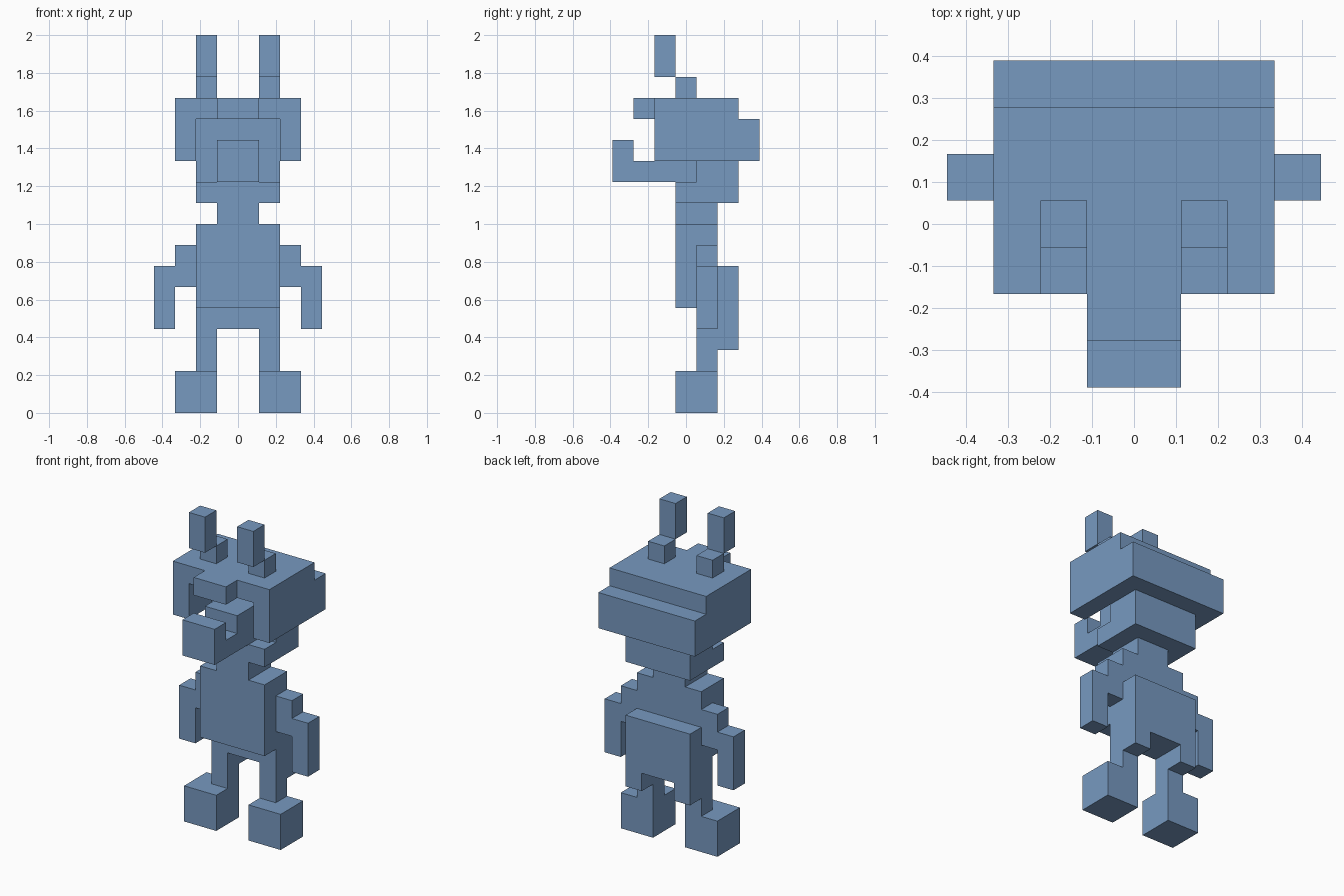
import bpy
import bmesh
import math

if "Cube" in bpy.data.objects:
    bpy.data.objects.remove(bpy.data.objects["Cube"], do_unlink=True)

U = 1 / 9  # edge length of one block

blue = bpy.data.materials.new("dusty_blue")
blue.use_nodes = True
colour = (0.185, 0.32, 0.53, 1)
blue.diffuse_color = colour
blue.node_tree.nodes["Principled BSDF"].inputs["Base Color"].default_value = colour

# For each direction: the corners of that face of a unit block
SIDES = {
    (1, 0, 0): [(1, 0, 0), (1, 1, 0), (1, 1, 1), (1, 0, 1)],
    (-1, 0, 0): [(0, 0, 0), (0, 0, 1), (0, 1, 1), (0, 1, 0)],
    (0, 1, 0): [(0, 1, 0), (0, 1, 1), (1, 1, 1), (1, 1, 0)],
    (0, -1, 0): [(0, 0, 0), (1, 0, 0), (1, 0, 1), (0, 0, 1)],
    (0, 0, 1): [(0, 0, 1), (1, 0, 1), (1, 1, 1), (0, 1, 1)],
    (0, 0, -1): [(0, 0, 0), (0, 1, 0), (1, 1, 0), (1, 0, 0)],
}


def cells(boxes):
    """Blocks filled by boxes (x0, x1, y0, y1, z0, z1); y counts from the front."""
    return {(x, y, z) for x0, x1, y0, y1, z0, z1 in boxes
            for x in range(x0, x1) for y in range(y0, y1) for z in range(z0, z1)}


def part(name, boxes, cut=()):
    """Outer shell of the boxes minus the cut boxes, with flat areas merged."""
    solid = cells(boxes) - cells(cut)
    bm = bmesh.new()
    for x, y, z in sorted(solid):
        for (dx, dy, dz), corners in SIDES.items():
            if (x + dx, y + dy, z + dz) not in solid:
                bm.faces.new([bm.verts.new(((x + a) * U, (y + b - 3.5) * U, (z + c) * U))
                              for a, b, c in corners])
    bmesh.ops.remove_doubles(bm, verts=bm.verts, dist=0.001)
    bmesh.ops.dissolve_limit(bm, angle_limit=math.radians(1),
                             verts=bm.verts, edges=bm.edges)
    bmesh.ops.recalc_face_normals(bm, faces=bm.faces)
    mesh = bpy.data.meshes.new(name)
    bm.to_mesh(mesh)
    bm.free()
    mesh.materials.append(blue)
    obj = bpy.data.objects.new(name, mesh)
    bpy.context.collection.objects.link(obj)


def pair(name, boxes):
    """The same part on both sides."""
    part("left_" + name, boxes)
    part("right_" + name, [(-x1, -x0, *rest) for x0, x1, *rest in boxes])


# Limbs
pair("foot", [(1, 3, 3, 5, 0, 2)])
pair("leg", [(1, 2, 4, 5, 2, 4), (1, 2, 5, 6, 3, 4)])
pair("arm", [(2, 3, 4, 5, 6, 8), (3, 4, 4, 5, 4, 7)])

# Torso: hips, back plate and chest
part("torso", [(-2, 2, 4, 6, 4, 7), (-2, 2, 3, 5, 5, 9)])
part("neck", [(-1, 1, 3, 5, 9, 10)])

# Jaw, and the snout with its raised tip
part("jaw", [(-2, 2, 3, 6, 10, 11), (-2, 2, 4, 6, 11, 12)])
part("snout", [(-1, 1, 0, 4, 11, 12), (-1, 1, 0, 1, 12, 13), (-1, 1, 2, 4, 12, 13)])

# Head with brow and rear ledge, hollowed out at the face
part("head",
     [(-3, 3, 2, 6, 12, 15), (-3, 3, 6, 7, 12, 14), (-1, 1, 1, 2, 14, 15)],
     cut=[(-2, 2, 2, 4, 12, 14)])

# Ears
pair("ear_base", [(1, 2, 3, 4, 15, 16)])
pair("ear_tip", [(1, 2, 2, 3, 16, 18)])
